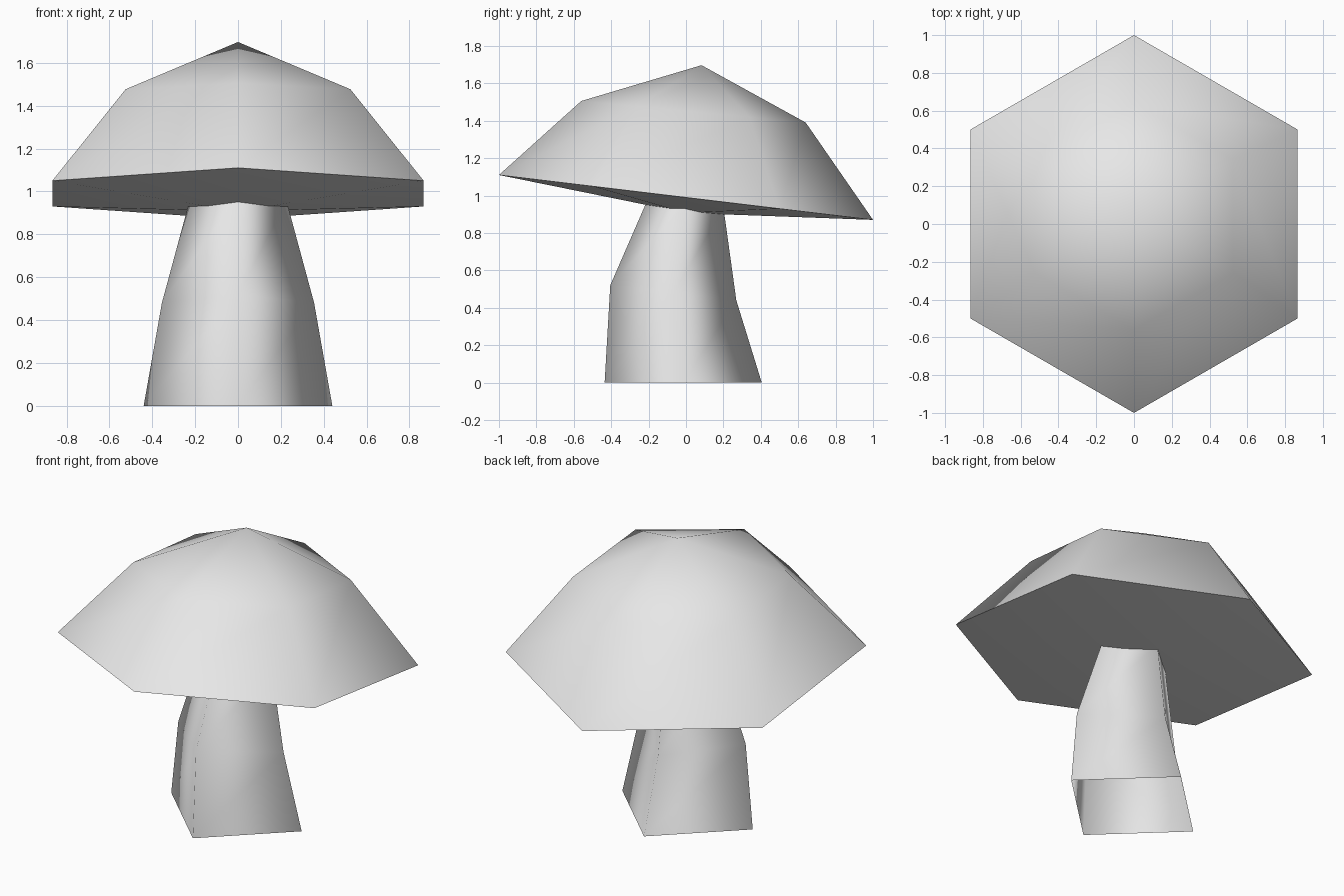
import bpy
import bmesh
from math import sin, cos, pi, radians

cube = bpy.data.objects.get("Cube")
if cube:
    bpy.data.objects.remove(cube)

grey = bpy.data.materials.new("pale_grey")
grey.use_nodes = True
colour = (0.8, 0.8, 0.8, 1)
grey.diffuse_color = colour
grey.node_tree.nodes["Principled BSDF"].inputs["Base Color"].default_value = colour


def ring(bm, sides, cy, rx, ry, z, tilt):
    """Tilted ring with one corner at the front, counterclockwise from above."""
    verts = []
    for i in range(sides):
        a = 2 * pi * i / sides - pi / 2
        dy = ry * sin(a)
        verts.append(bm.verts.new((rx * cos(a), cy + dy, z + tilt * dy)))
    return verts


def pairs(verts):
    return zip(verts, verts[1:] + verts[:1])


def bridge(bm, low, high):
    for (a, b), (d, c) in zip(pairs(low), pairs(high)):
        bm.faces.new((a, b, c, d))


def finish(bm, name, angle):
    mesh = bpy.data.meshes.new(name)
    bm.to_mesh(mesh)
    bm.free()
    mesh.materials.append(grey)
    obj = bpy.data.objects.new(name, mesh)
    bpy.context.collection.objects.link(obj)
    bpy.ops.object.select_all(action='DESELECT')
    obj.select_set(True)
    bpy.context.view_layer.objects.active = obj
    bpy.ops.object.shade_smooth_by_angle(angle=radians(angle))


# Stem: four-sided bent tube, open at the bottom, its top sunk into the cap
bm = bmesh.new()
base = ring(bm, 4, -0.015, 0.44, 0.42, 0, 0)
middle = ring(bm, 4, -0.068, 0.355, 0.337, 0.48, -0.119)
top = ring(bm, 4, -0.003, 0.227, 0.204, 0.953, -0.106)
bridge(bm, base, middle)
bridge(bm, middle, top)
finish(bm, "stem", 180)

# Cap: tilted six-sided dome with a shallow cone underneath and a sharp rim
bm = bmesh.new()
rim = ring(bm, 6, 0, 1, 1, 0.99, -0.12)
shoulder = ring(bm, 6, 0.04, 0.605, 0.6, 1.448, -0.096)
bridge(bm, rim, shoulder)
peak = bm.verts.new((0, 0.083, 1.697))
hub = bm.verts.new((0, 0, 0.907))
for a, b in pairs(shoulder):
    bm.faces.new((a, b, peak))
for a, b in pairs(rim):
    bm.faces.new((b, a, hub))
finish(bm, "cap", 100)
